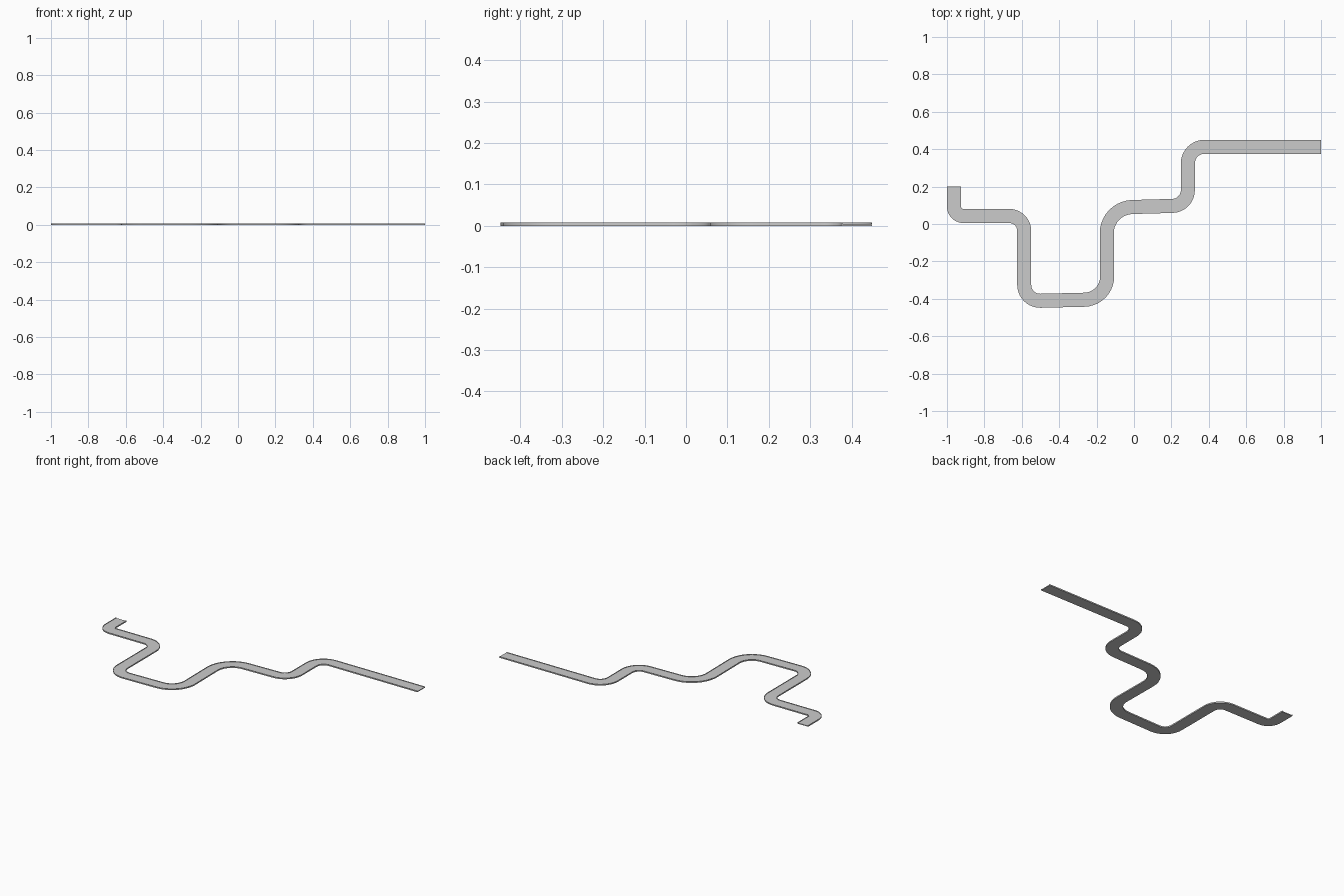
import bpy, bmesh, math
from mathutils import Vector

if "Cube" in bpy.data.objects:
    bpy.data.objects.remove(bpy.data.objects["Cube"])

HALF = 0.0375   # half the strip width
TOP = 0.008     # height of the raised edges
FLOOR = 0.005   # height of the running surface
RIM = 0.003     # width of the raised edges

# Corner points of the centre line with their bend radii
PATH = [
    (-0.9625, 0.20, 0), (-0.9625, 0.043, 0.05), (-0.587, 0.043, 0.08),
    (-0.587, -0.4125, 0.085), (-0.142, -0.402, 0.125), (-0.147, 0.087, 0.14),
    (0.288, 0.099, 0.085), (0.288, 0.4125, 0.088), (1.0, 0.4125, 0),
]


def rounded_path(points, steps=10):
    """Centre line samples as (position, tangent), with arcs at corners."""
    pts = [Vector(p[:2]) for p in points]
    out = [(pts[0], (pts[1] - pts[0]).normalized())]
    for i in range(1, len(pts) - 1):
        d0 = (pts[i] - pts[i - 1]).normalized()
        d1 = (pts[i + 1] - pts[i]).normalized()
        turn = math.atan2(d0.x * d1.y - d0.y * d1.x, d0.dot(d1))
        side = math.copysign(1, turn)
        r = points[i][2]
        start = pts[i] - d0 * r * math.tan(abs(turn) / 2)
        centre = start + Vector((-d0.y, d0.x)) * r * side
        for k in range(steps + 1):
            a = turn * k / steps
            t = Vector((d0.x * math.cos(a) - d0.y * math.sin(a),
                        d0.x * math.sin(a) + d0.y * math.cos(a)))
            out.append((centre - Vector((-t.y, t.x)) * r * side, t))
    out.append((pts[-1], (pts[-1] - pts[-2]).normalized()))
    return out


# Shallow channel cross-section: (sideways offset, height)
inner = HALF - RIM
PROFILE = [(-HALF, 0), (HALF, 0), (HALF, TOP), (inner, TOP),
           (inner, FLOOR), (-inner, FLOOR), (-inner, TOP), (-HALF, TOP)]

# Sweep the section along the path
bm = bmesh.new()
rings = []
for p, t in rounded_path(PATH):
    n = Vector((-t.y, t.x))
    rings.append([bm.verts.new((p.x + n.x * s, p.y + n.y * s, z))
                  for s, z in PROFILE])
count = len(PROFILE)
for a, b in zip(rings, rings[1:]):
    for j in range(count):
        k = (j + 1) % count
        bm.faces.new((a[j], a[k], b[k], b[j]))
bm.faces.new(rings[0])
bm.faces.new(rings[-1][::-1])
bmesh.ops.recalc_face_normals(bm, faces=bm.faces)

mesh = bpy.data.meshes.new("winding_path")
bm.to_mesh(mesh)
bm.free()
path = bpy.data.objects.new("winding_path", mesh)
bpy.context.collection.objects.link(path)

# Smooth bends, crisp edges
bpy.context.view_layer.objects.active = path
path.select_set(True)
bpy.ops.object.shade_smooth_by_angle(angle=math.radians(30))
